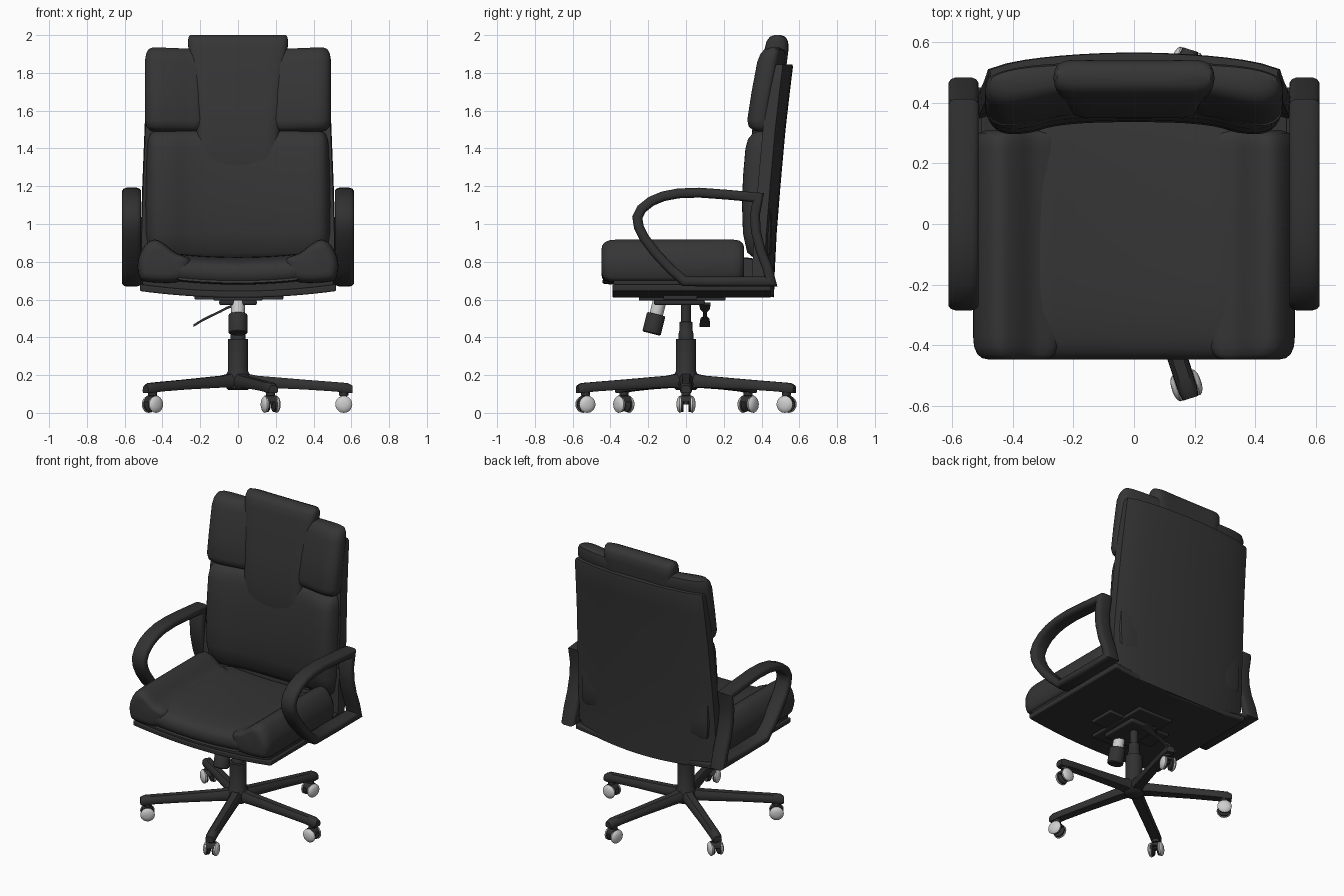
import bpy, bmesh, math
from mathutils import Vector, Matrix

if "Cube" in bpy.data.objects:
    bpy.data.objects.remove(bpy.data.objects["Cube"])


def material(name, c):
    m = bpy.data.materials.new(name)
    m.diffuse_color = (c, c, c, 1)
    m.use_nodes = True
    m.node_tree.nodes["Principled BSDF"].inputs["Base Color"].default_value = m.diffuse_color
    return m


LEATHER = material("black leather", 0.036)
PLASTIC = material("black plastic", 0.031)
LIGHT = material("light grey metal", 0.62)


def loft(name, rings, mat, closed=False, bevel=0, angle=40):
    """Skin a list of equal-length point rings; cap the ends unless closed."""
    bm = bmesh.new()
    vs = [[bm.verts.new(p) for p in r] for r in rings]
    n, k = len(rings[0]), len(rings)
    for i in range(k if closed else k - 1):
        a, b = vs[i], vs[(i + 1) % k]
        for j in range(n):
            bm.faces.new((a[j], a[(j + 1) % n], b[(j + 1) % n], b[j]))
    if not closed:
        bm.faces.new(vs[0])
        bm.faces.new(vs[-1])
    bmesh.ops.recalc_face_normals(bm, faces=bm.faces)
    me = bpy.data.meshes.new(name)
    bm.to_mesh(me)
    bm.free()
    me.materials.append(mat)
    ob = bpy.data.objects.new(name, me)
    bpy.context.collection.objects.link(ob)
    if bevel:
        b = ob.modifiers.new("bevel", 'BEVEL')
        b.width, b.segments, b.limit_method = bevel, 3, 'ANGLE'
        b.angle_limit = math.radians(40)
    for o in bpy.context.selected_objects:
        o.select_set(False)
    ob.select_set(True)
    bpy.context.view_layer.objects.active = ob
    bpy.ops.object.shade_smooth_by_angle(angle=math.radians(angle))
    return ob


def smooth(pts, n=4):
    """Closed Catmull-Rom curve through 2D points."""
    out, m = [], len(pts)
    for i in range(m):
        p0, p1, p2, p3 = (Vector(pts[(i + k) % m]) for k in (-1, 0, 1, 2))
        for s in range(n):
            t = s / n
            out.append(0.5 * (2 * p1 + (p2 - p0) * t + (2 * p0 - 5 * p1 + 4 * p2 - p3) * t * t
                              + (3 * p1 - p0 - 3 * p2 + p3) * t ** 3))
    return out


def inset(sec, d):
    """Shrink a 2D section by d on every side of its bounding box."""
    xs, ys = [p[0] for p in sec], [p[1] for p in sec]
    cx, cy = (min(xs) + max(xs)) / 2, (min(ys) + max(ys)) / 2
    fx, fy = 1 - 2 * d / (max(xs) - min(xs)), 1 - 2 * d / (max(ys) - min(ys))
    return [(cx + (x - cx) * fx, cy + (y - cy) * fy) for x, y in sec]


def lathe(name, origin, axis, prof, mat, seg=24):
    """Revolve (distance, radius) pairs around an axis."""
    q = Vector(axis).normalized().to_track_quat('Z', 'Y')
    o = Vector(origin)
    return loft(name, [[o + q @ Vector((r * math.cos(2 * math.pi * i / seg),
                                        r * math.sin(2 * math.pi * i / seg), t))
                        for i in range(seg)] for t, r in prof], mat)


def box(name, x0, x1, y0, y1, z0, z1, mat, bevel=0.006):
    return loft(name, [[(x0, y0, z), (x1, y0, z), (x1, y1, z), (x0, y1, z)] for z in (z0, z1)],
                mat, bevel=bevel)


# Five-legged base with casters
lathe("base_column", (0, 0, 0), (0, 0, 1),
      [(0.12, 0.05), (0.13, 0.062), (0.205, 0.062), (0.22, 0.053), (0.39, 0.053), (0.392, 0.04),
       (0.42, 0.04), (0.425, 0.036), (0.48, 0.034), (0.485, 0.026), (0.59, 0.026)], PLASTIC, 32)
for i in range(5):
    rot = Matrix.Rotation(math.radians(72 * i), 4, 'Z')
    rings = []
    for r, w, zb, zt in ((0.03, 0.040, 0.135, 0.212), (0.1, 0.037, 0.135, 0.197), (0.35, 0.034, 0.124, 0.176),
                         (0.52, 0.033, 0.113, 0.163), (0.58, 0.032, 0.104, 0.158), (0.605, 0.026, 0.106, 0.145)):
        h = zt - zb
        half = [(w * 0.8, zb), (w, zb + h * 0.2), (w * 0.95, zt - h * 0.35), (w * 0.55, zt)]
        sec = half + [(-y, z) for y, z in reversed(half)]
        rings.append([rot @ Vector((r, y, z)) for y, z in sec])
    loft(f"base_leg_{i + 1}", rings, PLASTIC, angle=50)
    c, t = rot @ Vector((0.56, 0, 0.045)), rot @ Vector((0, 1, 0))
    lathe(f"caster_stem_{i + 1}", c, (0, 0, 1), [(0, 0.012), (0.045, 0.012), (0.046, 0.024), (0.075, 0.024)], PLASTIC, 12)
    # arched hood between the wheels
    arc = [(0.036 * math.cos(a * math.pi / 8), 0.036 * math.sin(a * math.pi / 8) + 0.012) for a in range(9)]
    loft(f"caster_hood_{i + 1}", [[c + rot @ Vector((u, s, v)) for u, v in arc] for s in (-0.03, 0.03)], PLASTIC)
    for s in (-1, 1):
        lathe(f"caster_tyre_{i + 1}_{s}", c, t * s, [(0.012, 0.036), (0.015, 0.04), (0.034, 0.04)], PLASTIC, 20)
        lathe(f"caster_cap_{i + 1}_{s}", c, t * s,
              [(0.026, 0.043), (0.034, 0.045), (0.042, 0.038), (0.048, 0.024), (0.05, 0.01)], LIGHT, 20)

# Tilt mechanism, tension knob and height lever
box("mechanism_plate", -0.13, 0.13, -0.25, 0.21, 0.595, 0.625, PLASTIC)
box("mechanism_crossbar", -0.23, 0.24, -0.12, 0.06, 0.6, 0.625, PLASTIC)
box("mechanism_body", -0.1, 0.1, -0.17, 0.1, 0.57, 0.6, PLASTIC, 0.012)
lathe("knob_shaft", (0, -0.183, 0.42), (0, 0.25, 1), [(0.09, 0.036), (0.175, 0.036)], LIGHT)
lathe("tension_knob", (0, -0.183, 0.42), (0, 0.25, 1),
      [(0, 0.044), (0.006, 0.05), (0.1, 0.05), (0.106, 0.045)], PLASTIC)
loft("height_lever", [[(x, 0.1 - w, z), (x, 0.1 + w, z), (x, 0.1 + w, z + 0.014), (x, 0.1 - w, z + 0.014)]
                      for x, z, w in ((0.0, 0.57, 0.03), (-0.06, 0.548, 0.025), (-0.09, 0.532, 0.01),
                                      (-0.16, 0.498, 0.01), (-0.185, 0.486, 0.024), (-0.235, 0.455, 0.028))],
     PLASTIC)


# Seat pan: two slabs with a gently bowed underside
def bowed_slab(name, w, y0, y1, z0, z1, mat):
    xs = [w * (i / 8 - 1) for i in range(17)]
    sec = [(x, z0 + 0.035 * (x / w) ** 2) for x in xs] + [(x, z1 + 0.035 * (x / w) ** 2) for x in reversed(xs)]
    loft(name, [[(x, y, z) for x, z in sec] for y in (y0, y1)], mat, bevel=0.008)


bowed_slab("seat_pan", 0.52, -0.39, 0.45, 0.61, 0.645, PLASTIC)
bowed_slab("seat_tray", 0.505, -0.385, 0.42, 0.64, 0.685, PLASTIC)

# Seat cushion: centre pad with a rounded front, and two side bolsters
pad = smooth([(-0.40, 0.68), (-0.435, 0.70), (-0.448, 0.74), (-0.43, 0.785), (-0.36, 0.812), (-0.2, 0.825),
              (0.1, 0.822), (0.34, 0.805), (0.385, 0.78), (0.38, 0.70), (0.33, 0.68), (0.0, 0.675)])
rings = []
for i in range(17):
    u = i / 8 - 1
    d = 0.012 * max(0, abs(u) - 0.9) / 0.1
    rings.append([(0.345 * u, y, z + 0.02 * u * u) for y, z in inset(pad, d)])
loft("seat_centre_cushion", rings, LEATHER)
bolster = smooth([(0.33, 0.69), (0.49, 0.695), (0.525, 0.73), (0.53, 0.80), (0.51, 0.86), (0.475, 0.905),
                  (0.435, 0.917), (0.39, 0.895), (0.33, 0.848), (0.25, 0.81), (0.27, 0.73)])
for s, side in ((-1, "left"), (1, "right")):
    loft(f"seat_bolster_{side}", [[(s * x, y, z) for x, z in inset(bolster, d)] for y, d in
         ((-0.447, 0.05), (-0.443, 0.03), (-0.43, 0.014), (-0.405, 0.003), (-0.37, 0), (0.25, 0),
          (0.28, 0.004), (0.3, 0.018), (0.308, 0.04))], LEATHER)

# Backrest shell, bowed backwards
rings = []
for z, w, y in ((0.61, 0.51, 0.466), (0.75, 0.517, 0.47), (0.95, 0.515, 0.48), (1.2, 0.507, 0.5),
                (1.5, 0.495, 0.527), (1.7, 0.487, 0.55), (1.83, 0.482, 0.566), (1.845, 0.475, 0.564)):
    us = [i / 8 - 1 for i in range(17)]
    lift = 0.035 if z < 0.7 else 0
    back = [(w * u, y - 0.04 * u * u - 0.015 * u ** 8, z + lift * u * u) for u in us]
    front = [(w * u * 0.99, y - 0.05 - 0.07 * u * u, z + lift * u * u) for u in reversed(us)]
    rings.append(back + front)
loft("backrest_shell", rings, LEATHER)

# Lower back cushion: dished front, fuller at the sides
rings = []
for z, w, yf, d in ((0.80, 0.47, 0.365, 0.045), (0.815, 0.475, 0.345, 0.02), (0.85, 0.48, 0.32, 0.004),
                    (0.95, 0.485, 0.302, 0), (1.1, 0.485, 0.297, 0), (1.25, 0.482, 0.302, 0), (1.4, 0.478, 0.315, 0),
                    (1.45, 0.476, 0.325, 0.004), (1.48, 0.474, 0.338, 0.016), (1.495, 0.47, 0.35, 0.04)):
    half = [(0.12, yf + 0.038), (0.26, yf + 0.026), (0.34, yf + 0.005), (0.41, yf), (0.455, yf + 0.015),
            (w, yf + 0.06), (w, 0.42), (0.44, 0.455), (0.15, 0.46)]
    sec = smooth(half + [(-x, y) for x, y in reversed(half)], 3)
    rings.append([(x, y, z) for x, y in inset(sec, d)])
loft("lower_back_cushion", rings, LEATHER)

# Upper side wings of the backrest
for s, side in ((-1, "left"), (1, "right")):
    rings = []
    for z, yf, d in ((1.49, 0.335, 0.045), (1.497, 0.33, 0.025), (1.515, 0.325, 0.008), (1.55, 0.325, 0),
                     (1.7, 0.348, 0), (1.86, 0.378, 0), (1.9, 0.388, 0.006), (1.925, 0.395, 0.02), (1.935, 0.40, 0.045)):
        sec = smooth([(0.19, yf + 0.05), (0.27, yf + 0.025), (0.36, yf + 0.006), (0.43, yf), (0.475, yf + 0.02),
                      (0.492, yf + 0.06), (0.48, yf + 0.10), (0.4, yf + 0.13), (0.28, yf + 0.145), (0.19, yf + 0.14)])
        rings.append([(s * x, y, z + (0.04 * (x - 0.43) if z > 1.8 else 0)) for x, y in inset(sec, d)])
    loft(f"back_wing_{side}", rings, LEATHER)

# Central back panel running up into the headrest
rings = []
for z, w, yf, yb, d in ((1.2, 0.235, 0.352, 0.45, 0.01), (1.3, 0.225, 0.347, 0.46, 0), (1.42, 0.217, 0.348, 0.47, 0),
                        (1.52, 0.217, 0.352, 0.48, 0), (1.65, 0.228, 0.368, 0.50, 0), (1.8, 0.245, 0.395, 0.525, 0),
                        (1.92, 0.257, 0.415, 0.54, 0), (1.965, 0.262, 0.422, 0.543, 0.004),
                        (1.99, 0.263, 0.425, 0.543, 0.018), (2.0, 0.264, 0.425, 0.543, 0.042)):
    half = [(0.1, yf), (w - 0.04, yf + 0.003), (w, yf + 0.03), (w, yb - 0.03), (w - 0.04, yb), (0.1, yb)]
    sec = smooth(half + [(-x, y) for x, y in reversed(half)])
    # round the top edge without pinching the width
    fx = (w - 0.35 * d) / w
    rings.append([(p[0] * fx, q[1], z) for p, q in zip(sec, inset(sec, d))])
loft("headrest_panel", rings, LEATHER)

# Armrests: flat rounded bar swept around a closed loop in the side plane
path = [Vector(p) for p in (
    (0.382, 1.14), (0.22, 1.155), (0.07, 1.166), (-0.04, 1.162), (-0.12, 1.147), (-0.185, 1.12), (-0.235, 1.08),
    (-0.258, 1.035), (-0.25, 0.985), (-0.22, 0.925), (-0.16, 0.845), (-0.085, 0.765), (-0.01, 0.697), (0.2, 0.695),
    (0.45, 0.695), (0.43, 0.77), (0.395, 0.86), (0.37, 0.96), (0.365, 1.05))]
bar = [(0.05, -0.012), (0.05, 0.012), (0.042, 0.021), (0.028, 0.026), (-0.028, 0.026), (-0.042, 0.021),
       (-0.05, 0.012), (-0.05, -0.012), (-0.042, -0.021), (-0.028, -0.026), (0.028, -0.026), (0.042, -0.021)]
for s, side in ((-1, "left"), (1, "right")):
    rings = []
    for i, p in enumerate(path):
        a = (p - path[i - 1]).normalized()
        b = (path[(i + 1) % len(path)] - p).normalized()
        t = (a + b).normalized()
        n = Vector((-t.y, t.x)) / max(0.6, t.dot(a))
        rings.append([(s * (0.563 + u), p.x + n.x * v, p.y + n.y * v) for u, v in bar])
    loft(f"armrest_{side}", rings, PLASTIC, closed=True, angle=45)
